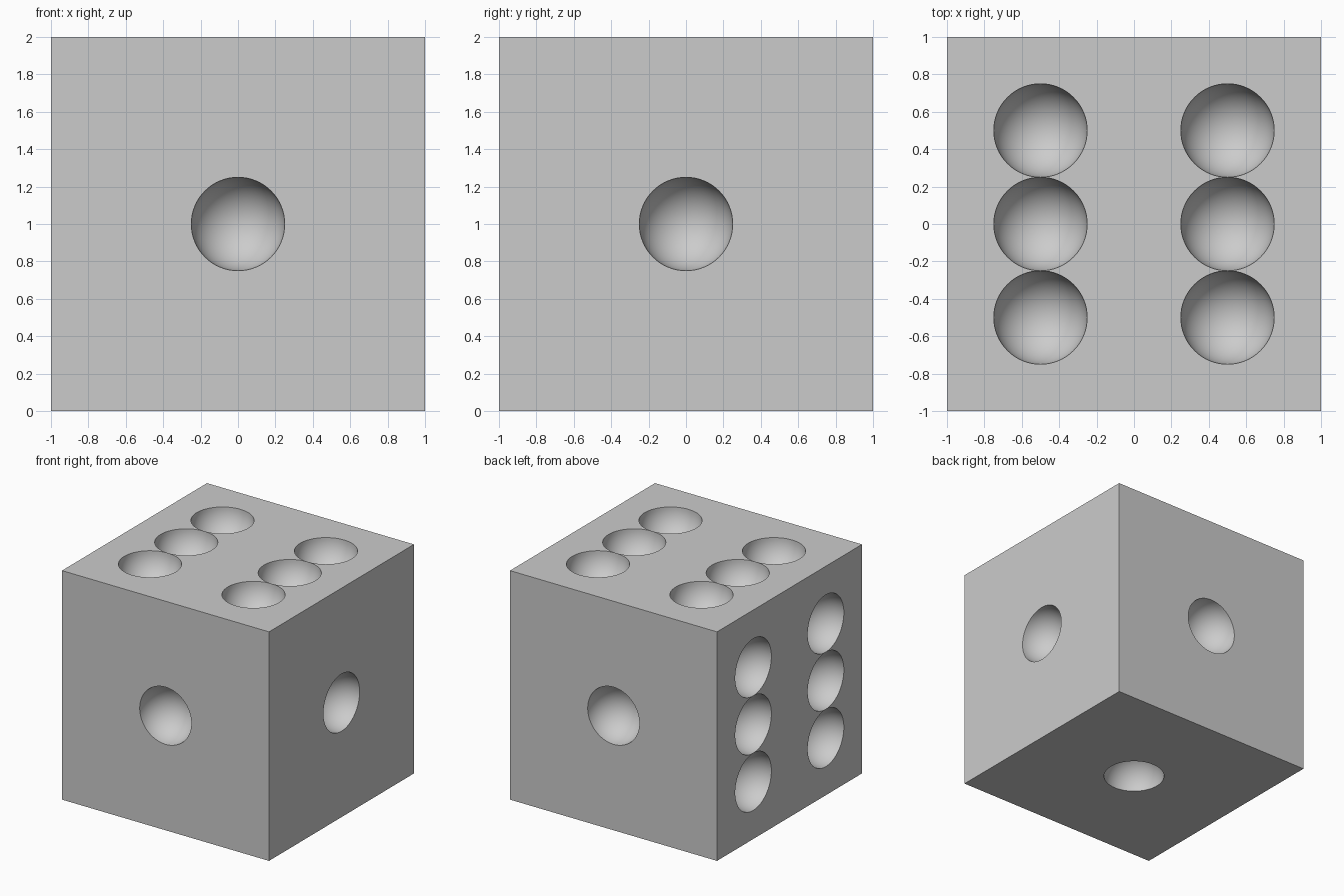
import bpy
import math
from mathutils import Vector

default = bpy.data.objects.get("Cube")
if default:
    bpy.data.objects.remove(default, do_unlink=True)

CENTRE = Vector((0, 0, 1))
RADIUS = 0.2498  # just under a quarter, so neighbouring pits stay separate
ONE = [(0, 0)]
SIX = [(u, v) for u in (-0.5, 0.5) for v in (-0.5, 0, 0.5)]

# Plain grey surface
grey = bpy.data.materials.new("light_grey")
grey.use_nodes = True
colour = (0.6, 0.6, 0.6, 1)
grey.diffuse_color = colour
grey.node_tree.nodes["Principled BSDF"].inputs["Base Color"].default_value = colour

# Sharp-edged cube body
bpy.ops.mesh.primitive_cube_add(size=2, location=CENTRE)
body = bpy.context.object
body.name = "die_body"
body.data.materials.append(grey)


def pit_cutters(normal, across, up, spots):
    """Spheres centred on one face, with their poles along its normal."""
    normal, across, up = Vector(normal), Vector(across), Vector(up)
    cutters = []
    for u, v in spots:
        bpy.ops.mesh.primitive_uv_sphere_add(
            segments=64, ring_count=32, radius=RADIUS,
            location=CENTRE + normal + across * u + up * v,
            rotation=normal.to_track_quat("Z", "Y").to_euler())
        cutters.append(bpy.context.object)
    return cutters


# Pits on the six faces: six on the top and the -x side, one on the others
X, Y, Z = (1, 0, 0), (0, 1, 0), (0, 0, 1)
cutters = []
for normal, across, up, spots in (
        (Z, X, Y, SIX), ((-1, 0, 0), Y, Z, SIX),
        (X, Y, Z, ONE), (Y, X, Z, ONE),
        ((0, -1, 0), X, Z, ONE), ((0, 0, -1), X, Y, ONE)):
    cutters += pit_cutters(normal, across, up, spots)

# Join the spheres into one cutter
bpy.ops.object.select_all(action="DESELECT")
for cutter in cutters:
    cutter.select_set(True)
bpy.context.view_layer.objects.active = cutters[0]
bpy.ops.object.join()
pits = bpy.context.object
pits.name = "pit_cutter"
pits.hide_render = True

# Carve the pits, then drop the cutter
carve = body.modifiers.new("carve_pits", "BOOLEAN")
carve.operation = "DIFFERENCE"
carve.solver = "EXACT"
carve.object = pits
bpy.ops.object.select_all(action="DESELECT")
body.select_set(True)
bpy.context.view_layer.objects.active = body
bpy.ops.object.modifier_apply(modifier=carve.name)
bpy.data.objects.remove(pits, do_unlink=True)

# Smooth pits with crisp rims and cube edges
bpy.ops.object.shade_smooth_by_angle(angle=math.radians(30))
